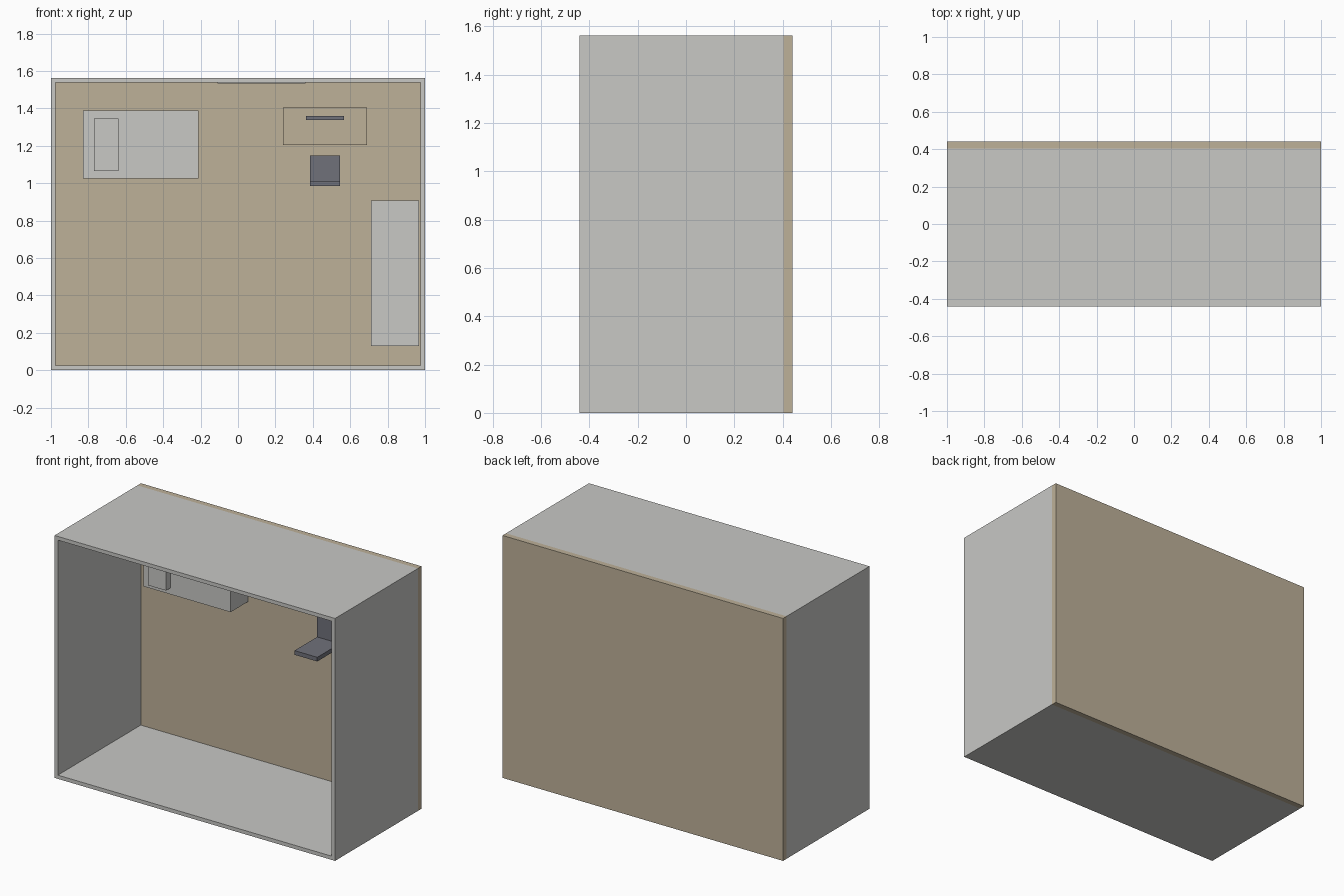
import bpy

cube = bpy.data.objects.get("Cube")
if cube:
    bpy.data.objects.remove(cube, do_unlink=True)


def linear(c):
    c /= 255
    return c / 12.92 if c <= 0.04045 else ((c + 0.055) / 1.055) ** 2.4


def material(name, rgb):
    mat = bpy.data.materials.new(name)
    mat.use_nodes = True
    colour = [linear(c) for c in rgb] + [1]
    mat.diffuse_color = colour
    mat.node_tree.nodes["Principled BSDF"].inputs["Base Color"].default_value = colour
    return mat


pale = material("pale grey", (200, 200, 197))
tan = material("tan wood", (190, 177, 153))
dark = material("dark slate", (112, 113, 122))


def box(name, mat, x, y, z):
    """Axis-aligned box given by its (low, high) extents."""
    bpy.ops.mesh.primitive_cube_add(size=1)
    obj = bpy.context.object
    obj.name = obj.data.name = name
    for v in obj.data.vertices:
        v.co = [low + (c + 0.5) * (high - low) for c, (low, high) in zip(v.co, (x, y, z))]
    obj.data.materials.append(mat)
    return obj


W, H = 1.0, 1.562      # half width and height of the room
FRONT, BACK = -0.44, 0.44
DECK = 0.404           # surface of the room's floor slab
T = 0.024              # wall thickness

# Room shell: floor slab at the back, four walls reaching forward
box("room_floor", tan, (-W, W), (DECK, BACK), (0, H))
wall_y = (FRONT, DECK)
box("right_wall", pale, (-W, T - W), wall_y, (T, H - T))
box("left_wall", pale, (W - T, W), wall_y, (T, H - T))
box("lower_wall", pale, (-W, W), wall_y, (0, T))
box("upper_wall", pale, (-W, W), wall_y, (H - T, H))
box("window_panel", pale, (-0.11, 0.36), (-0.24, 0.12), (H - T - 0.004, H - T))

# Bed and pillow
box("bed", pale, (-0.83, -0.21), (0.225, DECK), (1.025, 1.387))
box("pillow", pale, (-0.77, -0.64), (0.182, 0.225), (1.065, 1.345))

# Desk with upright screen
box("desk", tan, (0.24, 0.69), (0.157, DECK), (1.203, 1.405))
box("screen", dark, (0.363, 0.567), (0.03, 0.157), (1.337, 1.36))

# Chair
box("chair_seat", dark, (0.384, 0.546), (0.257, DECK), (0.985, 1.148))
box("chair_back", dark, (0.384, 0.546), (0.027, 0.257), (0.985, 1.012))

# Long low cabinet beside the left wall
box("cabinet", pale, (0.711, 0.968), (0.15, DECK), (0.128, 0.907))
